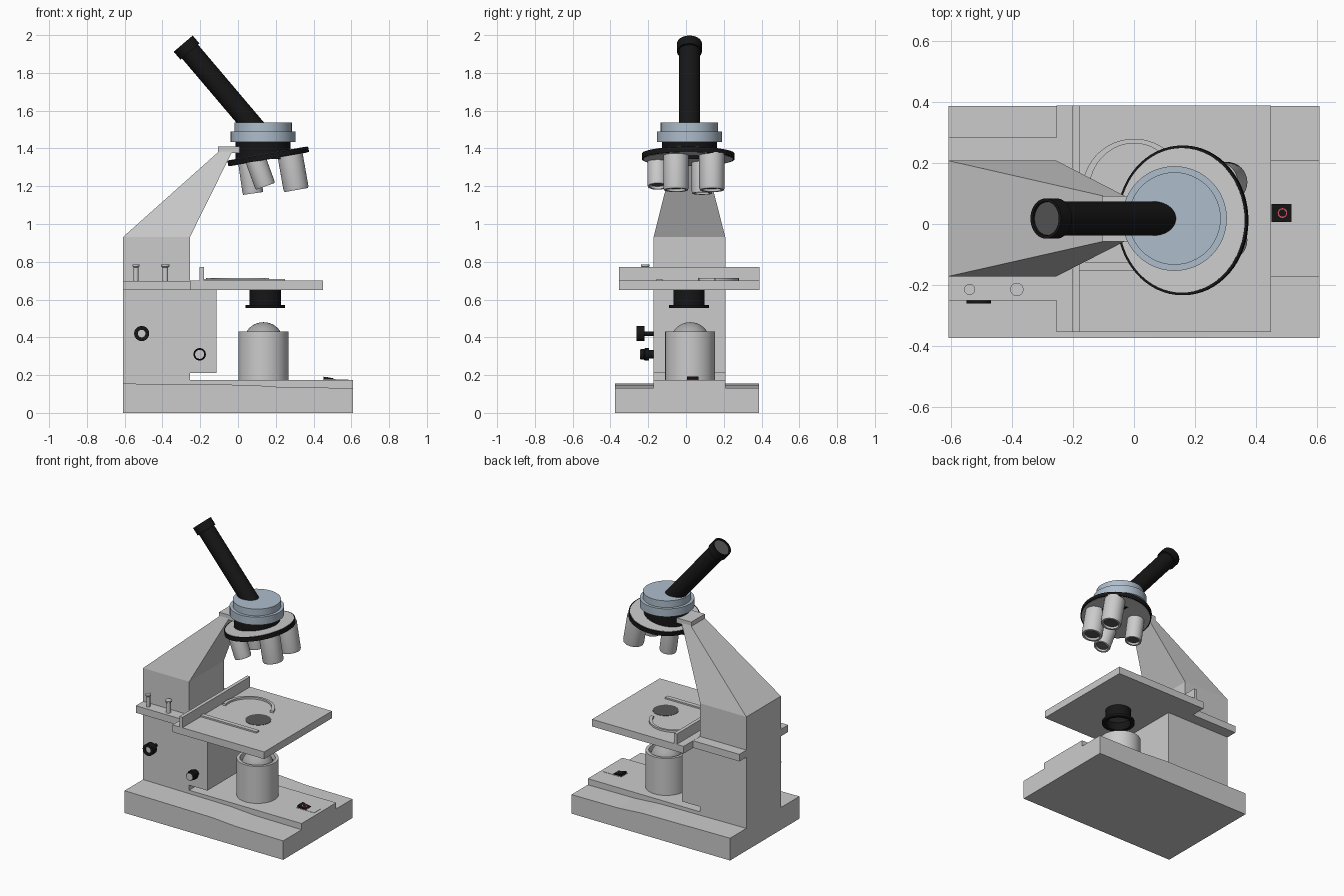
import bpy, bmesh
from math import radians, sin, cos, pi

if "Cube" in bpy.data.objects:
    bpy.data.objects.remove(bpy.data.objects["Cube"])

YC = 0.018  # symmetry plane of column, head and tube


def material(name, rgb):
    m = bpy.data.materials.new(name)
    m.diffuse_color = (*rgb, 1)
    m.use_nodes = True
    m.node_tree.nodes["Principled BSDF"].inputs["Base Color"].default_value = m.diffuse_color
    return m


BLACK = material("black", (0.008, 0.008, 0.008))
DARK = material("dark_glass", (0.1, 0.1, 0.1))
BLUE = material("blue_grey", (0.42, 0.51, 0.6))
LIGHT = material("light_grey", (0.8, 0.8, 0.8))
RED = material("red", (0.8, 0.1, 0.15))


def finish(name, bm, mat=None, smooth=False):
    bmesh.ops.remove_doubles(bm, verts=bm.verts, dist=1e-5)
    bmesh.ops.recalc_face_normals(bm, faces=bm.faces)
    me = bpy.data.meshes.new(name)
    bm.to_mesh(me)
    bm.free()
    ob = bpy.data.objects.new(name, me)
    bpy.context.collection.objects.link(ob)
    if mat:
        me.materials.append(mat)
    if smooth:
        bpy.ops.object.select_all(action='DESELECT')
        ob.select_set(True)
        bpy.context.view_layer.objects.active = ob
        bpy.ops.object.shade_smooth_by_angle(angle=radians(35))
    return ob


def loft(name, rings, mat=None, smooth=False):
    """Join closed point rings and cap both ends."""
    bm = bmesh.new()
    vs = [[bm.verts.new(p) for p in r] for r in rings]
    n = len(vs[0])
    for a, b in zip(vs, vs[1:]):
        for i in range(n):
            j = (i + 1) % n
            bm.faces.new((a[i], a[j], b[j], b[i]))
    bm.faces.new(vs[0])
    bm.faces.new(vs[-1])
    return finish(name, bm, mat, smooth)


def rect(x0, x1, y0, y1, z):
    return [(x0, y0, z), (x1, y0, z), (x1, y1, z), (x0, y1, z)]


def box(name, x, y, z, mat=None):
    return loft(name, [rect(*x, *y, z[0]), rect(*x, *y, z[1])], mat)


def prism(name, prof, y0, y1, mat=None):
    """Extrude an XZ profile along y."""
    return loft(name, [[(x, y, z) for x, z in prof] for y in (y0, y1)], mat)


def lathe(name, prof, loc, rot=(0, 0, 0), mat=None, seg=40):
    """Revolve an (r, z) profile around local z."""
    bm = bmesh.new()
    rings = [[bm.verts.new((r * cos(2 * pi * i / seg), r * sin(2 * pi * i / seg), z))
              for i in range(seg)] if r else [bm.verts.new((0, 0, z))] for r, z in prof]
    for a, b in zip(rings, rings[1:]):
        for i in range(seg):
            j = (i + 1) % seg
            if len(a) == 1:
                bm.faces.new((a[0], b[i], b[j]))
            elif len(b) == 1:
                bm.faces.new((a[i], a[j], b[0]))
            else:
                bm.faces.new((a[i], a[j], b[j], b[i]))
    ob = finish(name, bm, mat, True)
    ob.location = loc
    ob.rotation_euler = rot
    return ob


def cyl(name, r, z0, z1, loc, rot=(0, 0, 0), mat=None, seg=40):
    return lathe(name, [(0, z0), (r, z0), (r, z1), (0, z1)], loc, rot, mat, seg)


# Base: sloping side wings with a raised centre
prism("base", [(-.61, 0), (.61, 0), (.61, .132), (.25, .135), (.06, .148), (-.61, .155)], -.375, .387)
box("base_centre", (-.255, .61), (-.172, .208), (.1, .175))

# Column with overhanging focus block, then tapering arm
prism("column", [(-.61, .1), (-.255, .1), (-.255, .21), (-.115, .21), (-.115, .65),
                 (-.255, .65), (-.255, .93), (-.61, .93)], -.172, .208)
loft("arm", [rect(-.61, -.255, -.172, .208, .93), rect(-.1, -.03, -.057, .092, 1.385)])
box("arm_bracket", (-.105, .03), (-.057, .092), (1.375, 1.41))

# Stage, its side arms and the stop bar
box("stage", (-.255, .45), (-.355, .39), (.65, .70))
box("stage_arm_front", (-.61, -.25), (-.252, -.172), (.65, .699))
box("stage_arm_back", (-.61, -.25), (.208, .285), (.65, .699))
box("stage_bar", (-.203, -.179), (-.355, .39), (.70, .772))

# Slide clips: one straight, one curved
box("straight_clip", (-.18, .25), (-.155, -.125), (.70, .71))
N = 28
arc = [radians(15 + 180 * i / N) for i in range(N + 1)]
outline = [(.17 * cos(a), .11 + .17 * sin(a)) for a in arc]
outline += [(.147 * cos(a), .11 + .155 * sin(a)) for a in reversed(arc)]
loft("curved_clip", [[(x, y, z) for x, y in outline] for z in (.70, .713)])

# Stage pins
for i, (x, r) in enumerate([(-.54, .018), (-.385, .022)]):
    lathe(f"stage_pin_{i}", [(0, .69), (r * .7, .69), (r * .7, .77), (r, .775), (r, .785), (0, .785)],
          (x, -.215, 0), seg=20)

# Condenser: aperture glass on the stage, open black cup beneath
cyl("aperture", .082, .69, .702, (.145, .016, 0), mat=DARK)
lathe("condenser", [(0, .652), (.083, .652), (.083, .572), (.105, .572), (.105, .555),
                    (.08, .555), (.075, .62), (0, .62)], (.145, .016, 0), mat=BLACK)
cyl("condenser_lens", .074, .605, .62, (.145, .016, 0), mat=DARK)

# Lamp housing with domed lens
lathe("lamp_housing", [(0, .17), (.132, .17), (.132, .432), (.112, .432), (.108, .40), (0, .40)],
      (.135, .022, 0), seg=48)
dome = [(.1 * cos(a), .39 + .09 * sin(a)) for a in [pi / 2 * i / 8 for i in range(8)]]
lathe("lamp_lens", dome + [(0, .48)], (.135, .022, 0), mat=material("lens_grey", (.4, .4, .4)))

# Rocker switch
box("switch_frame", (.45, .585), (.002, .07), (.17, .177), LIGHT)
prism("switch_rocker", [(.452, .172), (.517, .172), (.517, .178), (.452, .192)], .006, .066, BLACK)
lathe("switch_mark", [(.012, 0), (.016, 0), (.016, .003), (.012, .003), (.012, 0)],
      (.487, .036, .1835), (0, radians(12), 0), RED, 20)

# Focus knobs on the front side, axis towards -y
TO_FRONT = (radians(90), 0, 0)
cyl("coarse_shaft", .012, 0, .06, (-.51, -.17, .42), TO_FRONT, BLACK, 20)
lathe("coarse_knob", [(0, .05), (.04, .05), (.04, .092), (.02, .092), (.02, .08), (0, .08)],
      (-.51, -.17, .42), TO_FRONT, BLACK, 24)
cyl("coarse_cap", .02, .075, .086, (-.51, -.17, .42), TO_FRONT, LIGHT, 24)
lathe("fine_knob", [(0, 0), (.022, 0), (.022, .025), (.033, .025), (.033, .045), (.028, .05),
                    (.028, .07), (0, .07)], (-.203, -.172, .31), TO_FRONT, BLACK, 24)
cyl("fine_cap", .024, .06, .072, (-.203, -.172, .31), TO_FRONT, LIGHT, 24)

# Head: black neck and stepped blue-grey turret
HEAD = (.133, YC, 0)
cyl("head_neck", .146, 1.345, 1.44, HEAD, mat=BLACK, seg=48)
lathe("head", [(0, 1.435), (.172, 1.435), (.172, 1.49), (.152, 1.49), (.152, 1.537), (0, 1.537)],
      HEAD, mat=BLUE, seg=48)

# Tilted oval nosepiece: black rim with grey faces
for name, r, h, mat in [("nosepiece_rim", 1, .014, BLACK), ("nosepiece_plate", .965, .016, None)]:
    ob = cyl(name, r, -h, h, (.16, .012, 1.358), (0, radians(-10), 0), mat, 64)
    ob.scale = (.217, .246, 1)

# Objectives: top centre, tilt, radius, length
for i, (x, y, z, tilt, r, L) in enumerate([
        (.275, -.053, 1.37, 10, .067, .193), (.275, .137, 1.37, 10, .067, .193),
        (.055, .085, 1.335, 8, .055, .175), (.092, -.15, 1.345, 20, .055, .155)]):
    rot = (0, radians(-tilt), 0)
    lathe(f"objective_{i}", [(0, 0), (r, 0), (r, -L + .012), (r * .95, -L), (r * .75, -L),
                             (r * .7, -L + .02), (0, -L + .02)], (x, y, z), rot, seg=32)
    cyl(f"objective_lens_{i}", r * .72, -L + .014, -L + .025, (x, y, z), rot, DARK, 32)

# Eyepiece tube leaning back, with collar and lens
T = radians(-40.3)
TOP = (-.29, YC, 1.955)
cyl("eyepiece_tube", .056, -.62, -.03, TOP, (0, T, 0), BLACK)
lathe("eyepiece_collar", [(0, -.055), (.066, -.055), (.066, 0), (.056, 0), (.054, -.012), (0, -.012)],
      TOP, (0, T, 0), BLACK)
cyl("eyepiece_lens", .055, -.02, -.008, TOP, (0, T, 0), DARK)
